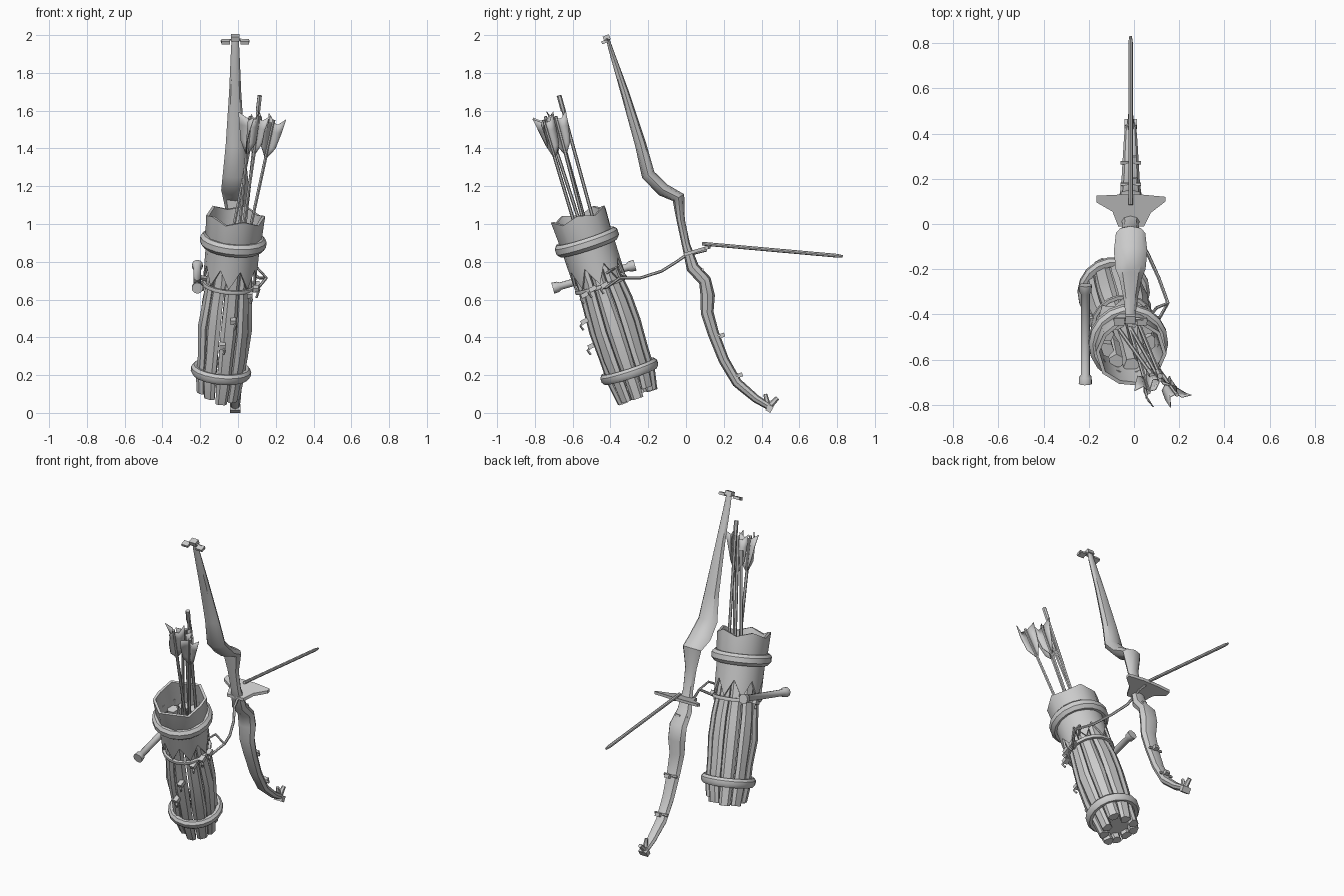
import bpy, bmesh, random
from math import sin, cos, pi, tau
from mathutils import Vector, Matrix

if "Cube" in bpy.data.objects:
    bpy.data.objects.remove(bpy.data.objects["Cube"])

random.seed(4)
V = Vector


def finish(name, bm, smooth=True):
    bmesh.ops.recalc_face_normals(bm, faces=bm.faces)
    me = bpy.data.meshes.new(name)
    bm.to_mesh(me)
    bm.free()
    ob = bpy.data.objects.new(name, me)
    bpy.context.collection.objects.link(ob)
    if smooth:
        bpy.ops.object.select_all(action='DESELECT')
        ob.select_set(True)
        bpy.context.view_layer.objects.active = ob
        bpy.ops.object.shade_smooth_by_angle(angle=0.7)
    return ob


def loft(name, rings, caps=True, closed=False):
    """Skin a list of equal-length point rings."""
    bm = bmesh.new()
    vs = [[bm.verts.new(p) for p in r] for r in rings]
    n = len(rings[0])
    pairs = list(zip(vs, vs[1:])) + ([(vs[-1], vs[0])] if closed else [])
    for a, b in pairs:
        for i in range(n):
            bm.faces.new((a[i], a[(i + 1) % n], b[(i + 1) % n], b[i]))
    if caps and not closed:
        bm.faces.new(vs[0])
        bm.faces.new(vs[-1])
    return finish(name, bm)


def tube(name, pts, radii, sides=6):
    pts = [V(p) for p in pts]
    if not isinstance(radii, (list, tuple)):
        radii = [radii] * len(pts)
    rings = []
    for i, p in enumerate(pts):
        t = (pts[min(i + 1, len(pts) - 1)] - pts[max(i - 1, 0)]).normalized()
        u = t.cross(V((1, 0, 0.1))).normalized()
        w = t.cross(u)
        rings.append([p + (u * cos(tau * k / sides) + w * sin(tau * k / sides)) * radii[i]
                      for k in range(sides)])
    return loft(name, rings)


def box(name, loc, size, rot_x=0.0):
    bm = bmesh.new()
    bmesh.ops.create_cube(bm, size=1, matrix=Matrix.Translation(loc) @
                          Matrix.Rotation(rot_x, 4, 'X') @ Matrix.Diagonal((*size, 1)))
    return finish(name, bm, False)


# ---- bow: (y, z, half depth, half width) along the limbs
BX = -0.015
bow = [(-.415, 1.985, .008, .018), (-.40, 1.93, .012, .022), (-.325, 1.70, .022, .032),
       (-.24, 1.42, .03, .05), (-.20, 1.26, .036, .066), (-.12, 1.18, .036, .074),
       (-.04, 1.14, .035, .065), (-.028, 1.02, .022, .04), (0, .89, .022, .035),
       (.035, .77, .034, .05), (.10, .70, .034, .06), (.115, .62, .038, .06),
       (.112, .53, .034, .052), (.145, .42, .03, .046), (.20, .28, .028, .04),
       (.27, .16, .026, .036), (.37, .075, .022, .03), (.445, .03, .018, .024)]
rings = []
for i, (y, z, d, w) in enumerate(bow):
    a, b = bow[max(i - 1, 0)], bow[min(i + 1, len(bow) - 1)]
    t = V((0, b[0] - a[0], b[1] - a[1])).normalized()
    nrm = V((0, t.z, -t.y))
    rings.append([V((BX + w * cos(tau * k / 8), y, z)) + nrm * d * sin(tau * k / 8)
                  for k in range(8)])
loft("bow_limbs", rings)

# bow tips with string notches
tube("upper_tip_bar", [(BX - .075, -.425, 1.965), (BX, -.415, 1.98), (BX + .075, -.425, 1.965)], .008)
box("upper_tip_knob", (BX, -.42, 1.985), (.045, .035, .028), .4)
for s in (-1, 1):
    box("upper_tip_block", (BX + s * .05, -.43, 1.965), (.045, .035, .016), .4)
tube("lower_tip_prong_back", [(BX, .435, .03), (BX, .42, .10)], [.018, .01])
tube("lower_tip_prong_front", [(BX, .435, .03), (BX, .485, .08)], [.018, .012])
box("lower_tip_foot", (BX, .442, .023), (.055, .03, .036), -.5)

# nubs on the lower limb
for y, z in ((.19, .41), (.285, .20), (.08, .75)):
    box("limb_nub", (BX + .01, y, z), (.03, .03, .022), .3)
    tube("limb_binding", [(BX - .045, y - .015, z), (BX + .045, y - .015, z)], .008)

# winged arrow rest on the grip
outline = [(-.165, .125), (-.06, .13), (.035, .13), (.14, .12), (.14, .10), (.075, .05),
           (.045, -.01), (-.07, -.01), (-.095, .055), (-.165, .095)]
loft("arrow_rest", [[V((x, y, .832 + y * .3 + o)) for x, y in outline] for o in (0, .018)])

# loose arrow shaft on the bow
tube("nocked_shaft", [(BX, .085, .896), (BX, .80, .832), (BX, .83, .829)], [.010, .010, .006], 8)

# ---- quiver frame: local z runs up the leaning axis
base, top = V((-.09, -.30, .22)), V((-.025, -.526, .91))
ez = (top - base).normalized()
ey = (V((0, 1, 0)) - ez * ez.y).normalized()
Q = Matrix((ey.cross(ez), ey, ez)).transposed().to_4x4()
Q.translation = base


def polar(r, a, h):
    return Q @ V((r * cos(a), r * sin(a), h))


def lathe(name, prof, sides=14):
    return loft(name, [[polar(r, tau * k / sides, h) for k in range(sides)] for r, h in prof],
                closed=True)


lathe("lower_hoop", [(.125, -.022), (.147, -.027), (.16, -.01), (.16, .012), (.147, .027), (.125, .024)], 18)
lathe("upper_hoop", [(.13, .695), (.158, .69), (.176, .71), (.176, .74), (.16, .757), (.13, .755)], 18)

# flared collar with a slightly uneven rim
collar = []
for r, h, wob in ((.148, .72, 0), (.156, .87, .014), (.14, .87, .014), (.122, .60, 0)):
    collar.append([polar(r, tau * k / 10, h + wob * (-1) ** k) for k in range(10)])
loft("collar", collar, closed=True)

# bulging wooden staves of uneven length
N = 9
for i in range(N):
    a0, low = tau * i / N, -.125 + random.uniform(-.03, .025)
    secs = []
    for h, r in ((low, .118), (-.03, .13), (.10, .138), (.25, .143), (.38, .136), (.52, .122), (.72, .126)):
        r += random.uniform(-.006, .004)
        hw = pi / N * random.uniform(.88, .98)
        secs.append([polar(r - .012, a0 - hw, h), polar(r, a0 - hw * .5, h), polar(r, a0 + hw * .5, h),
                     polar(r - .012, a0 + hw, h), polar(r - .05, a0 + hw * .7, h),
                     polar(r - .05, a0 - hw * .7, h)])
    loft("stave", secs)
loft("quiver_floor", [[polar(.10, tau * k / N, h) for k in range(N)] for h in (-.09, -.06)])

# jagged hide skirt under the upper hoop
S = 16
skirt = []
for r, inset in ((.143, 0), (.131, 0)):
    skirt.append([polar(r, tau * k / S, .71) for k in range(S)])
    skirt.append([polar(r - .003, tau * k / S, .60 if k % 2 else .50) for k in range(S)])
loft("hide_skirt", [skirt[0], skirt[1], skirt[3], skirt[2]], closed=True)

# cord round the middle, with knots
lathe("waist_cord", [(.128, .475), (.143, .475), (.146, .485), (.143, .495), (.128, .495)], 18)
for a, h in ((-.3, .49), (-.7, .47), (.15, .49), (3.0, .48), (-1.3, .33), (-1.6, .19)):
    p = polar(.148, a, h)
    box("cord_knot", p, (.03, .04, .024), .5)
    tube("cord_end", [p, p + V((.012, -.02, -.025)), p + V((.004, -.005, -.045))], .007, 5)

# strap linking quiver and bow
tube("strap", [(.06, -.46, .66), (.11, -.42, .665), (.15, -.35, .715), (.11, -.24, .715), (.06, -.13, .75),
               (.01, -.05, .80), (0, 0, .835), (.01, .06, .85), (.005, .11, .862)], .008)
tube("strap_return", [(.15, -.35, .715), (.10, -.37, .77), (.06, -.42, .74)], .007)

# side peg with flared ends, tied to the quiver
a, b = V((-.215, -.705, .66)), V((-.215, -.27, .782))
d = (b - a).normalized()
tube("side_peg", [a, a + d * .03, a + d * .04, b - d * .04, b - d * .03, b],
     [.03, .028, .02, .02, .028, .03], 10)
tube("peg_tie", [(-.215, -.50, .72), (-.16, -.46, .71), (-.10, -.42, .70)], .014)


# ---- arrows standing in the quiver
def arrow(p, q, vane=0.0, turn=0.0):
    p, q = V(p), V(q)
    t = (q - p).normalized()
    tube("arrow_shaft", [p - t * .35, p, q], .009, 6)
    if not vane:
        tube("arrow_nock", [q - t * .09, q - t * .08, q], [.009, .013, .013], 6)
        return
    u = t.cross(V((0, 1, 0))).normalized()
    w = t.cross(u)
    # three curved feather vanes: (along shaft, width, twist)
    for k in range(3):
        bm = bmesh.new()
        prev = None
        for s, wid, tw in ((-.22, .008, 0), (-.15, .7, .15), (-.06, .9, .35), (.015, 1.0, .6)):
            g = turn + tau * k / 3
            c = q + t * (s - (.03 if s > 0 else 0))
            mid = c + (u * cos(g) + w * sin(g)) * wid * vane * .5
            out = c + (u * cos(g + tw) + w * sin(g + tw)) * wid * vane + t * max(s, 0) * 2
            row = [bm.verts.new(x) for x in (c, mid, out)]
            if prev:
                for j in (0, 1):
                    bm.faces.new((prev[j], prev[j + 1], row[j + 1], row[j]))
            prev = row
        ob = finish("arrow_vane", bm)
        m = ob.modifiers.new("thickness", 'SOLIDIFY')
        m.thickness = .004
        m.offset = 0


arrow((.07, -.59, 1.0), (.19, -.755, 1.55), .062, .5)
arrow((.01, -.56, 1.0), (.065, -.745, 1.57), .066, 1.3)
arrow((.03, -.54, 1.0), (.115, -.69, 1.57), .06, .1)
arrow((.04, -.49, 1.02), (.115, -.672, 1.68))
arrow((-.02, -.53, 1.0), (.08, -.67, 1.50))
